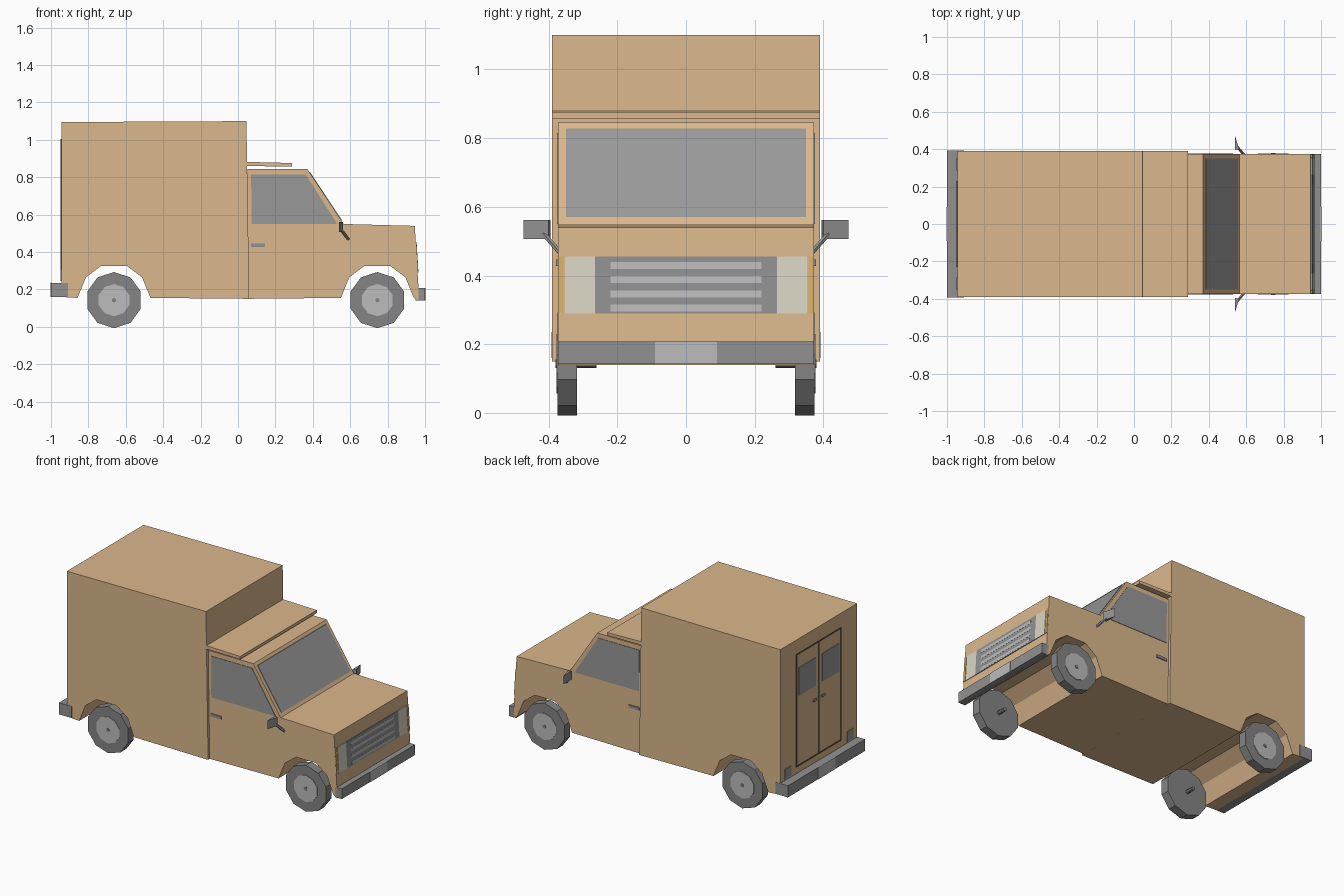
import bpy
import bmesh
import math
from mathutils import Vector

cube = bpy.data.objects.get("Cube")
if cube:
    bpy.data.objects.remove(cube)


def material(name, *srgb):
    col = [((c + 0.055) / 1.055) ** 2.4 for c in srgb] + [1]
    m = bpy.data.materials.new(name)
    m.use_nodes = True
    m.diffuse_color = col
    m.node_tree.nodes["Principled BSDF"].inputs["Base Color"].default_value = col
    return m


TAN = material("tan paint", 0.86, 0.72, 0.55)
GLASS = material("grey glass", 0.60, 0.60, 0.60)
RUBBER = material("tyre grey", 0.52, 0.52, 0.52)
HUB = material("hub grey", 0.74, 0.74, 0.74)
BUMPER = material("bumper grey", 0.57, 0.57, 0.57)
CREAM = material("lamp cream", 0.86, 0.84, 0.77)
AMBER = material("amber lamp", 0.85, 0.70, 0.42)
SEAM = material("dark seam", 0.36, 0.32, 0.27)


def finish(name, bm, mat):
    bmesh.ops.recalc_face_normals(bm, faces=bm.faces)
    me = bpy.data.meshes.new(name)
    bm.to_mesh(me)
    bm.free()
    me.materials.append(mat)
    ob = bpy.data.objects.new(name, me)
    bpy.context.collection.objects.link(ob)
    return ob


def prism(name, profile, low, high, mat, axis="y"):
    """Extrude an (x, z) profile along y, or an (x, y) profile along z."""
    bm = bmesh.new()
    if axis == "y":
        pts = [(a, low, b) for a, b in profile]
        step = (0, high - low, 0)
    else:
        pts = [(a, b, low) for a, b in profile]
        step = (0, 0, high - low)
    face = bm.faces.new([bm.verts.new(p) for p in pts])
    ext = bmesh.ops.extrude_face_region(bm, geom=[face])
    verts = [v for v in ext["geom"] if isinstance(v, bmesh.types.BMVert)]
    bmesh.ops.translate(bm, verts=verts, vec=step)
    return finish(name, bm, mat)


def box(name, x, y, z, mat):
    rect = [(x[0], z[0]), (x[1], z[0]), (x[1], z[1]), (x[0], z[1])]
    return prism(name, rect, y[0], y[1], mat)


def rod(name, a, b, radius, mat, sides=10, turn=0):
    a, b = Vector(a), Vector(b)
    bm = bmesh.new()
    bmesh.ops.create_cone(bm, cap_ends=True, segments=sides, radius1=radius,
                          radius2=radius, depth=(b - a).length)
    ob = finish(name, bm, mat)
    ob.location = (a + b) / 2
    ob.rotation_euler = (b - a).to_track_quat("Z", "Y").to_euler()
    return ob


def plate(name, line, y, z, mat, t=0.004):
    """Thin plate lying on a sloped front surface given by two (x, z) points."""
    (xa, za), (xb, zb) = line
    at = lambda h: xa + (xb - xa) * (h - za) / (zb - za)
    prof = [(at(z[0]) - t, z[0]), (at(z[0]) + t, z[0]),
            (at(z[1]) + t, z[1]), (at(z[1]) - t, z[1])]
    return prism(name, prof, y[0], y[1], mat)


def arch(cx):
    """Wheel arch outline, rear to front."""
    half = [(-0.195, 0.155), (-0.15, 0.265), (-0.07, 0.325)]
    return [(cx + x, z) for x, z in half] + [(cx - x, z) for x, z in half[::-1]]


# Bodywork
W, C = 0.39, 0.373
REAR, FRONT = -0.663, 0.745
prism("cargo_box", [(-0.945, 0.16)] + arch(REAR) +
      [(0.06, 0.15), (0.045, 1.10), (-0.945, 1.095)], -W, W, TAN)
prism("cab", [(0.05, 0.15)] + arch(FRONT) +
      [(0.965, 0.14), (0.965, 0.21), (0.945, 0.54), (0.565, 0.55),
       (0.37, 0.845), (0.05, 0.845)], -C, C, TAN)
prism("roof_visor", [(0.04, 0.86), (0.288, 0.857), (0.288, 0.876), (0.04, 0.882)],
      -W, W, TAN)

# Bumpers with number plates
box("front_bumper", (0.95, 1.0), (-C, C), (0.142, 0.208), BUMPER)
box("front_number_plate", (0.996, 1.002), (-0.09, 0.09), (0.142, 0.209), HUB)
box("rear_bumper", (-1.0, -0.91), (-W - 0.002, W + 0.002), (0.16, 0.235), BUMPER)
box("rear_number_plate", (-1.002, -0.996), (-0.09, 0.09), (0.16, 0.236), HUB)

# Windscreen, grille and lamps
plate("windscreen", [(0.565, 0.55), (0.37, 0.845)], (-0.35, 0.35), (0.57, 0.828), GLASS)
NOSE = [(0.965, 0.21), (0.945, 0.54)]
plate("grille", NOSE, (-0.265, 0.265), (0.29, 0.455), BUMPER)
for i in range(4):
    z = 0.295 + i * 0.0415
    plate(f"grille_bar_{i + 1}", NOSE, (-0.22, 0.22), (z, z + 0.02), HUB, 0.0048)
for s, side in ((1, "far"), (-1, "near")):
    span = lambda a, b: sorted((s * a, s * b))
    plate(f"headlight_{side}", NOSE, span(0.265, 0.352), (0.29, 0.455), CREAM)
    plate(f"corner_lamp_{side}", NOSE, span(0.356, 0.372), (0.29, 0.455), AMBER)

    # Cab side window and door handle
    prism(f"side_window_{side}", [(0.07, 0.815), (0.362, 0.815), (0.53, 0.55), (0.073, 0.55)],
          *span(C - 0.004, C + 0.003), GLASS)
    box(f"door_handle_{side}", (0.07, 0.145), span(C, C + 0.006), (0.428, 0.446), BUMPER)

    # Wing mirror on its arm
    prism(f"mirror_{side}", [(0.54, s * 0.473), (0.54, s * 0.395), (0.562, s * 0.40)],
          0.507, 0.562, BUMPER, axis="z")
    rod(f"mirror_arm_{side}", (0.59, s * 0.368, 0.468), (0.55, s * 0.415, 0.522),
        0.008, BUMPER, 6)

    # Rear doors
    for edge, y in (("outer", 0.225), ("inner", 0.0)):
        box(f"rear_door_{edge}_seam_{side}", (-0.948, -0.94), (s * y - 0.004, s * y + 0.004),
            (0.28, 1.0), SEAM)
    for edge, z in (("top", 1.0), ("bottom", 0.28)):
        box(f"rear_door_{edge}_seam_{side}", (-0.948, -0.94), span(0, 0.229),
            (z - 0.004, z + 0.004), SEAM)
    box(f"rear_window_{side}", (-0.949, -0.94), span(0.035, 0.205), (0.73, 0.91), GLASS)
    box(f"rear_handle_{side}", (-0.95, -0.94), span(0.025, 0.06), (0.63, 0.645), BUMPER)
    box(f"tail_lamp_{side}", (-0.949, -0.94), span(0.285, 0.35), (0.245, 0.31), GLASS)

    # Wheels
    for end, x in (("rear", REAR), ("front", FRONT)):
        z = 0.143
        at = lambda y: (x, s * y, z)
        rod(f"{end}_tyre_{side}", at(0.317), at(0.374), 0.15, RUBBER)
        rod(f"{end}_hub_{side}", at(0.37), at(0.377), 0.086, HUB)
        rod(f"{end}_hub_cap_{side}", at(0.37), at(0.38), 0.012, RUBBER, 8)
        rod(f"{end}_axle_stub_{side}", at(0.26), at(0.32), 0.012, RUBBER, 8)
